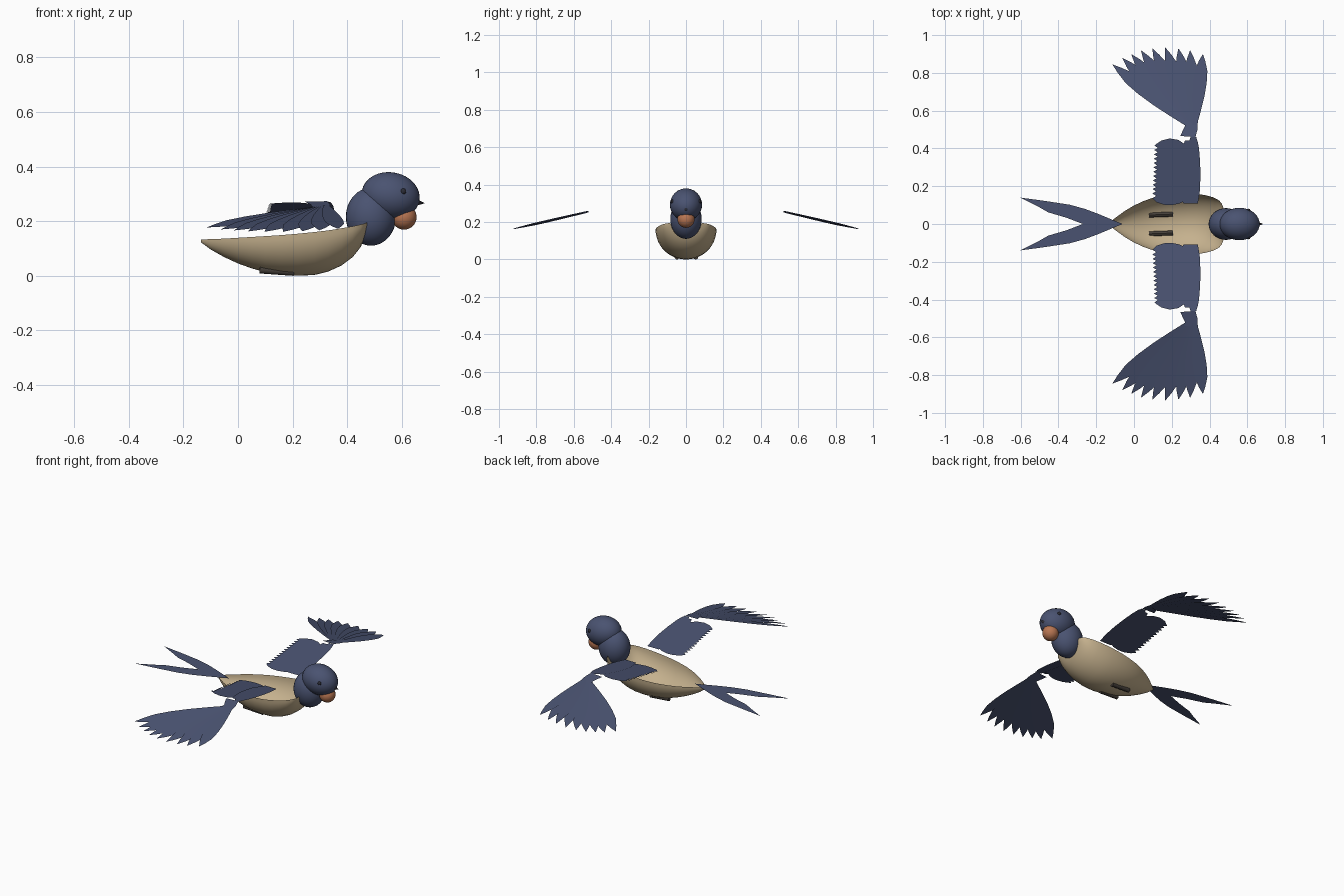
import bpy, math
from mathutils import Vector

if "Cube" in bpy.data.objects:
    bpy.data.objects.remove(bpy.data.objects["Cube"])


def material(name, rgb):
    m = bpy.data.materials.new(name)
    m.diffuse_color = (*rgb, 1)
    m.use_nodes = True
    m.node_tree.nodes["Principled BSDF"].inputs["Base Color"].default_value = m.diffuse_color
    return m


NAVY = material("navy feathers", (0.068, 0.086, 0.165))
TAN = material("tan belly", (0.56, 0.44, 0.27))
ORANGE = material("orange throat", (0.48, 0.18, 0.085))
DARK = material("dark brown", (0.06, 0.05, 0.042))
BLACK = material("dark beak and eyes", (0.025, 0.025, 0.035))


def mesh_object(name, verts, faces, mat, up=True):
    me = bpy.data.meshes.new(name)
    me.from_pydata(verts, [], faces)
    me.update()
    mean_z = sum(p.normal.z * p.area for p in me.polygons)
    if (mean_z > 0) != up:
        me.flip_normals()
    me.materials.append(mat)
    ob = bpy.data.objects.new(name, me)
    bpy.context.collection.objects.link(ob)
    return ob


def ellipsoid(name, loc, size, mat, tilt=0, seg=32):
    bpy.ops.mesh.primitive_uv_sphere_add(segments=seg, ring_count=seg // 2, location=loc)
    ob = bpy.context.object
    ob.name = name
    ob.scale = size
    ob.rotation_euler = (0, math.radians(tilt), 0)
    bpy.ops.object.shade_smooth()
    ob.data.materials.append(mat)
    return ob


# Body: open bowl lofted from half ellipses (x, half width, rim z, bottom z)
stations = [(-0.135, 0.003, 0.133, 0.122), (-0.10, 0.032, 0.134, 0.096),
            (-0.05, 0.068, 0.136, 0.068), (0.0, 0.098, 0.139, 0.045),
            (0.05, 0.121, 0.142, 0.027), (0.10, 0.139, 0.145, 0.013),
            (0.16, 0.153, 0.149, 0.004), (0.22, 0.161, 0.154, 0.0),
            (0.28, 0.163, 0.160, 0.003), (0.33, 0.160, 0.166, 0.015),
            (0.38, 0.152, 0.174, 0.038), (0.42, 0.141, 0.181, 0.068),
            (0.45, 0.125, 0.188, 0.106), (0.465, 0.108, 0.192, 0.142),
            (0.473, 0.085, 0.195, 0.175)]
N = 24
verts, faces = [], []
for x, w, rim, low in stations:
    for j in range(N + 1):
        a = math.pi * j / N
        verts.append((x, w * math.cos(a), rim - (rim - low) * math.sin(a)))
for i in range(len(stations) - 1):
    for j in range(N):
        k = i * (N + 1) + j
        faces.append((k, k + 1, k + N + 2, k + N + 1))
body = mesh_object("body", verts, faces, TAN, up=False)
for p in body.data.polygons:
    p.use_smooth = True

# Neck, head, throat
ellipsoid("neck", (0.487, 0, 0.216), (0.092, 0.084, 0.106), NAVY)
ellipsoid("head", (0.559, 0, 0.293), (0.107, 0.086, 0.086), NAVY, 10)
ellipsoid("throat", (0.608, 0, 0.215), (0.046, 0.046, 0.046), ORANGE)

# Beak
bpy.ops.mesh.primitive_cone_add(vertices=16, radius1=0.018, radius2=0, depth=0.045,
                                location=(0.662, 0, 0.268),
                                rotation=(0, math.radians(97), 0))
beak = bpy.context.object
beak.name = "beak"
beak.data.materials.append(BLACK)
bpy.ops.object.shade_smooth_by_angle()


def wing_z(y):
    # Wings rise to the wrist, then slope down to the tips
    y = abs(y)
    return 0.212 + (y - 0.10) * 0.16 if y < 0.46 else 0.27 - (y - 0.46) * 0.232


def plate(name, outline, s, lift=0.0):
    pts = [(x, s * y, wing_z(y) + lift) for x, y in outline]
    return mesh_object(name, pts, [tuple(range(len(pts)))], NAVY)


def feather(name, root, tip, s, lift, width):
    # Pointed blade, tilted slightly about its long axis
    root, tip = Vector(root), Vector(tip)
    d = tip - root
    side = Vector((-d.y, d.x)).normalized()
    shape = [(0, 0.30), (0.2, 0.65), (0.4, 0.95), (0.6, 1.08), (0.77, 0.98), (0.9, 0.5)]
    pts, fcs = [], []
    for t, w in shape:
        for e in (-1, 1):
            p = root + d * t + side * (e * w * width)
            pts.append((p.x, s * p.y, wing_z(p.y) + lift + e * w * 0.003))
    pts.append((tip.x, s * tip.y, wing_z(tip.y) + lift))
    for i in range(len(shape) - 1):
        fcs.append((2 * i, 2 * i + 1, 2 * i + 3, 2 * i + 2))
    n = len(shape) * 2
    fcs.append((n - 2, n - 1, n))
    return mesh_object(name, pts, fcs, NAVY)


tips = [(-0.115, 0.845), (-0.063, 0.88), (-0.015, 0.90), (0.037, 0.92), (0.097, 0.93),
        (0.165, 0.935), (0.235, 0.93), (0.297, 0.92), (0.365, 0.90)]

# Inner wing vane with a serrated trailing edge
vane = [(0.30, 0.12), (0.30, 0.42), (0.265, 0.425), (0.235, 0.445), (0.19, 0.453),
        (0.145, 0.442), (0.12, 0.425)]
for i in range(12):
    y = 0.415 - i * 0.023
    vane += [(0.108 - 0.001 * i, y), (0.127 - 0.001 * i, y - 0.013)]
vane += [(0.098, 0.135), (0.12, 0.115), (0.16, 0.102), (0.20, 0.10), (0.24, 0.108), (0.265, 0.12)]
arm = [(0.262, 0.108), (0.338, 0.108), (0.348, 0.17), (0.352, 0.25), (0.350, 0.33),
       (0.344, 0.40), (0.336, 0.443), (0.27, 0.443), (0.25, 0.38), (0.235, 0.30),
       (0.235, 0.20)]
wrist = [(0.245, 0.466), (0.325, 0.460), (0.336, 0.50), (0.338, 0.545), (0.266, 0.54), (0.270, 0.52)]
joint = [(0.290, 0.435), (0.336, 0.435), (0.330, 0.46), (0.300, 0.46)]

for s, side in ((1, "left"), (-1, "right")):
    plate(side + "_wing_vane", vane, s)
    plate(side + "_wing_arm", arm, s, 0.004)
    plate(side + "_wing_joint", joint, s, 0.002)
    plate(side + "_wing_wrist", wrist, s, 0.003)
    for i, tip in enumerate(tips):
        f = i / (len(tips) - 1)
        feather(f"{side}_flight_feather_{i + 1}", (0.285 + 0.038 * f, 0.525), tip,
                s, -0.004 + 0.001 * i, 0.034)
    # Tail fork
    tail = [(-0.06, 0), (-0.11, 0.020), (-0.185, 0.052), (-0.26, 0.080), (-0.34, 0.102),
            (-0.47, 0.122), (-0.603, 0.14), (-0.50, 0.088), (-0.455, 0.062),
            (-0.36, 0.034), (-0.27, 0)]
    mesh_object(side + "_tail_feather", [(x, s * y, 0.134) for x, y in tail],
                [tuple(range(len(tail)))], NAVY)
    # Eye
    ellipsoid(side + "_eye", (0.605, s * 0.072, 0.309), (0.011, 0.009, 0.011), BLACK, 0, 16)
    # Folded foot tucked against the belly
    bpy.ops.mesh.primitive_cylinder_add(vertices=12, radius=0.013, depth=0.126,
                                        location=(0.142, s * 0.050, 0.017),
                                        rotation=(0, math.radians(94), math.radians(2)))
    foot = bpy.context.object
    foot.name = side + "_foot"
    foot.data.materials.append(DARK)
    bpy.ops.object.shade_smooth_by_angle()
